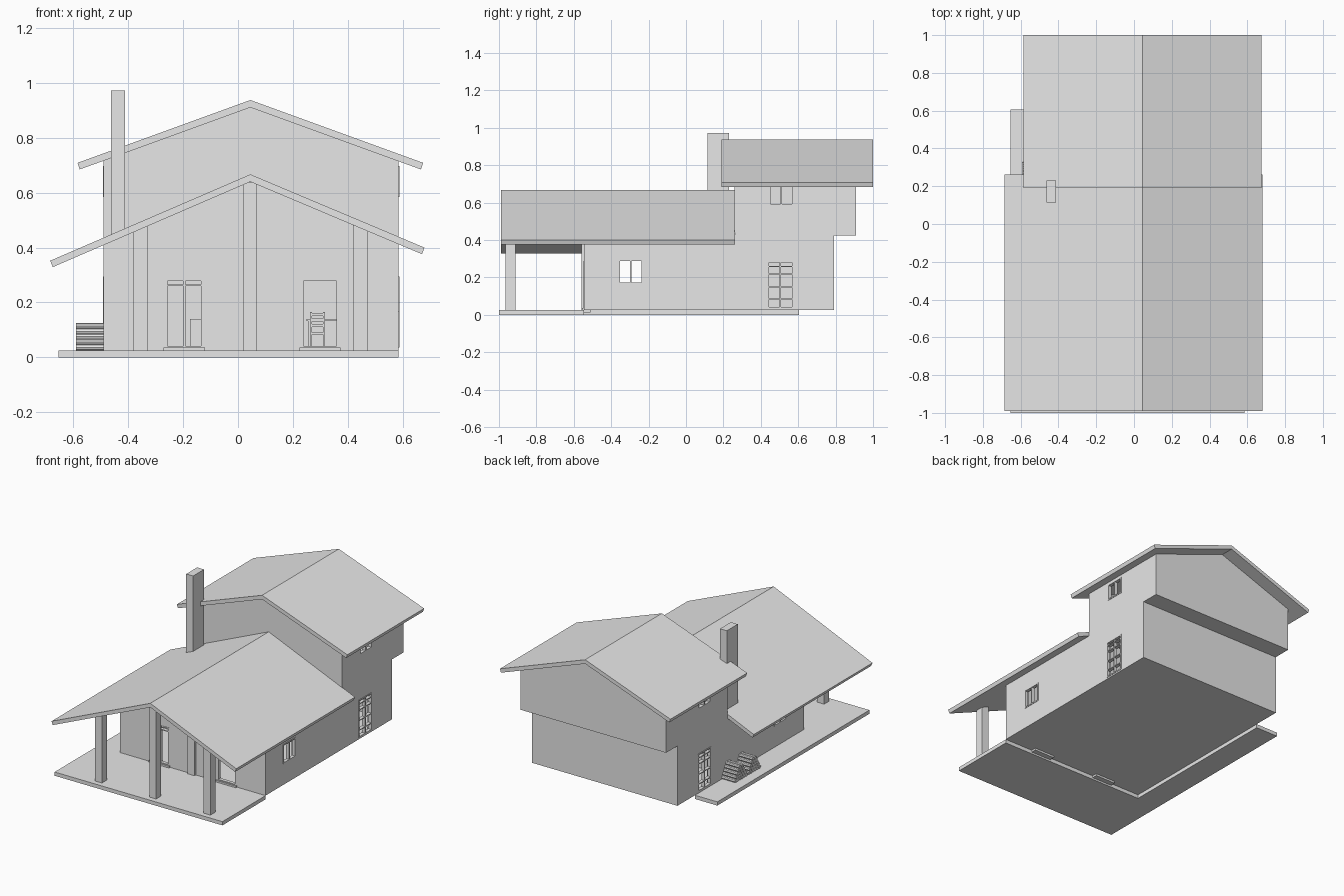
import bpy, bmesh, math
from mathutils import Matrix

if "Cube" in bpy.data.objects:
    bpy.data.objects.remove(bpy.data.objects["Cube"], do_unlink=True)

grey = bpy.data.materials.new("plain_grey")
grey.use_nodes = True
grey.diffuse_color = (0.8, 0.8, 0.8, 1)
grey.node_tree.nodes["Principled BSDF"].inputs["Base Color"].default_value = (0.8, 0.8, 0.8, 1)

RIDGE = 0.045                 # x of both roof ridges
LEFT, RIGHT = -0.49, 0.585    # outer side walls
GROUND = 0.025                # top of the terrace
FRONT = -0.545                # front wall
T = 0.03                      # wall thickness


def finish(name, bm):
    bmesh.ops.recalc_face_normals(bm, faces=bm.faces)
    mesh = bpy.data.meshes.new(name)
    bm.to_mesh(mesh)
    bm.free()
    mesh.materials.append(grey)
    obj = bpy.data.objects.new(name, mesh)
    bpy.context.collection.objects.link(obj)
    return obj


def boxes(name, items):
    """One object from (x0, x1, y0, y1, z0, z1) blocks."""
    bm = bmesh.new()
    for x0, x1, y0, y1, z0, z1 in items:
        move = Matrix.Translation(((x0 + x1) / 2, (y0 + y1) / 2, (z0 + z1) / 2))
        size = Matrix.Diagonal((x1 - x0, y1 - y0, z1 - z0, 1))
        bmesh.ops.create_cube(bm, size=1, matrix=move @ size)
    return finish(name, bm)


def prism(name, profile, start, depth):
    """Extrude a profile along a vector, start is the offset function."""
    bm = bmesh.new()
    face = bm.faces.new([bm.verts.new(start(a, b)) for a, b in profile])
    out = bmesh.ops.extrude_face_region(bm, geom=[face])
    verts = [v for v in out["geom"] if isinstance(v, bmesh.types.BMVert)]
    bmesh.ops.translate(bm, verts=verts, vec=depth)
    return finish(name, bm)


def along_y(name, profile, y0, y1):
    return prism(name, profile, lambda x, z: (x, y0, z), (0, y1 - y0, 0))


def gable(inset, base, peak, slope):
    x0, x1 = LEFT + inset, RIGHT - inset
    return [(x0, base), (x1, base), (x1, peak - slope * (x1 - RIDGE)),
            (RIDGE, peak), (x0, peak - slope * (RIDGE - x0))]


def cut(obj, cutter):
    mod = obj.modifiers.new("opening", "BOOLEAN")
    mod.operation, mod.solver, mod.object = "DIFFERENCE", "EXACT", cutter
    bpy.context.view_layer.objects.active = obj
    bpy.ops.object.modifier_apply(modifier=mod.name)
    bpy.data.objects.remove(cutter, do_unlink=True)


# Terrace: front porch and left side strip
prism("terrace", [(-0.655, -1), (RIGHT, -1), (RIGHT, FRONT), (LEFT, FRONT), (LEFT, 0.605), (-0.655, 0.605)],
      lambda x, y: (x, y, 0), (0, 0, GROUND))

# Hollow wall shells
hall = along_y("front_hall_walls", gable(0, GROUND, 0.65, 0.425), FRONT, 0.26)
cut(hall, along_y("cutter", gable(T, GROUND + 0.008, 0.62, 0.425), FRONT + T, 0.23))
rear = boxes("rear_room_walls", [(LEFT, RIGHT, 0.26, 0.79, GROUND, 0.425)])
cut(rear, boxes("cutter", [(LEFT + T, RIGHT - T, 0.28, 0.76, GROUND + 0.008, 0.4)]))
upper = along_y("upper_storey_walls", gable(0, 0.425, 0.92, 0.362), 0.26, 0.91)
cut(upper, along_y("cutter", gable(T, 0.44, 0.89, 0.362), 0.26 + T, 0.88))
boxes("inner_partition", [(0.035, 0.055, 0.27, 0.77, 0.03, 0.41), (0.035, 0.055, 0.28, 0.89, 0.43, 0.87)])

# Openings shared by both side walls: y0, y1, z0, z1
SIDE = {"hall_window": (hall, -0.36, -0.23, 0.165, 0.295),
        "rear_door": (rear, 0.435, 0.575, 0.035, 0.287),
        "upper_window": (upper, 0.445, 0.575, 0.585, 0.698)}
F = 0.008


def bars(a0, a1, z0, z1, rails):
    """Frame bars as (a0, a1, z0, z1) with a centre mullion and rails."""
    mid = (a0 + a1) / 2
    out = [(a0, a0 + F, z0, z1), (a1 - F, a1, z0, z1), (mid - F / 2, mid + F / 2, z0, z1),
           (a0, a1, z0, z0 + F), (a0, a1, z1 - F, z1)]
    return out + [(a0, a1, r - F / 3, r + F / 3) for r in rails]


for name, (shell, y0, y1, z0, z1) in SIDE.items():
    cut(shell, boxes("cutter", [(-0.7, 0.7, y0, y1, z0, z1)]))
    rails = [0.085, 0.15, 0.22, 0.26] if name == "rear_door" else []
    for side, xa, xb in (("left", RIGHT - 0.02, RIGHT + 0.003), ("right", LEFT - 0.003, LEFT + 0.02)):
        boxes(f"{side}_{name}_frame", [(xa, xb, a, b, c, d) for a, b, c, d in bars(y0, y1, z0, z1, rails)])

# Front doorways with frames and sills
for name, x0, x1 in (("right", -0.265, -0.127), ("left", 0.23, 0.368)):
    cut(hall, boxes("cutter", [(x0, x1, FRONT - 0.1, FRONT + 0.1, 0.034, 0.287)]))
    frame = bars(x0, x1, 0.034, 0.287, [0.262])
    if name == "left":      # this doorway stands open
        frame = frame[:2] + frame[3:5]
    boxes(f"{name}_front_door_frame", [(a, b, FRONT - 0.003, FRONT + 0.02, c, d) for a, b, c, d in frame])
    boxes(f"{name}_front_door_sill", [(x0 - 0.006, x1 + 0.006, FRONT - 0.012, FRONT + 0.035, 0.012, 0.036)])

# Roofs
along_y("lower_roof", [(-0.685, 0.352), (RIDGE, 0.667), (0.68, 0.4),
                       (0.671, 0.376), (RIDGE, 0.64), (-0.675, 0.329)], -0.99, 0.263)
along_y("upper_roof", [(-0.585, 0.709), (RIDGE, 0.938), (0.675, 0.709),
                       (0.667, 0.685), (RIDGE, 0.911), (-0.577, 0.685)], 0.19, 1)

# Porch posts, sloped to meet the roof, and the ridge pilaster
for name, x0, x1 in (("right", -0.382, -0.33), ("centre", 0.02, 0.07), ("left", 0.42, 0.472)):
    tops = [0.648 - 0.425 * abs(x - RIDGE) for x in (x0, x1)]
    along_y(f"{name}_porch_post", [(x0, GROUND), (x1, GROUND), (x1, tops[1]), (x0, tops[0])], -0.965, -0.912)
boxes("ridge_pilaster", [(0.02, 0.07, FRONT - 0.014, FRONT + 0.01, GROUND, 0.635)])

# Chimney
boxes("chimney", [(-0.463, -0.412, 0.115, 0.23, 0.03, 0.973)])

# Firewood: two stacks of logs lying against the right wall
R = 0.0112
bm = bmesh.new()
for centre in (0.26, 0.12):
    for row in range(5):
        count = 6 - row
        for i in range(count):
            y = centre + (i - (count - 1) / 2) * 2 * R
            z = GROUND + R + row * R * math.sqrt(3)
            place = Matrix.Translation((-0.54, y, z)) @ Matrix.Rotation(math.pi / 2, 4, "Y")
            bmesh.ops.create_cone(bm, cap_ends=True, segments=8, radius1=R, radius2=R, depth=0.1, matrix=place)
finish("firewood", bm)

# Dining furniture and a cabinet inside the hall
TY = -0.05
boxes("table", [(0.25, 0.4, TY, TY + 0.16, 0.132, 0.14)] +
      [(x, x + 0.01, y, y + 0.01, 0.033, 0.132) for x in (0.255, 0.385) for y in (TY + 0.005, TY + 0.145)])
CX, CY = 0.262, -0.12
boxes("chair", [(CX, CX + 0.055, CY, CY + 0.055, 0.083, 0.09)] +
      [(x, x + 0.007, y, y + 0.007, 0.033, top) for x in (CX, CX + 0.048)
       for y, top in ((CY, 0.165), (CY + 0.048, 0.083))] +
      [(CX, CX + 0.055, CY, CY + 0.006, z, z + 0.012) for z in (0.11, 0.13, 0.15)])
boxes("cabinet", [(-0.175, -0.1, 0.1, 0.2, 0.033, 0.14)])
